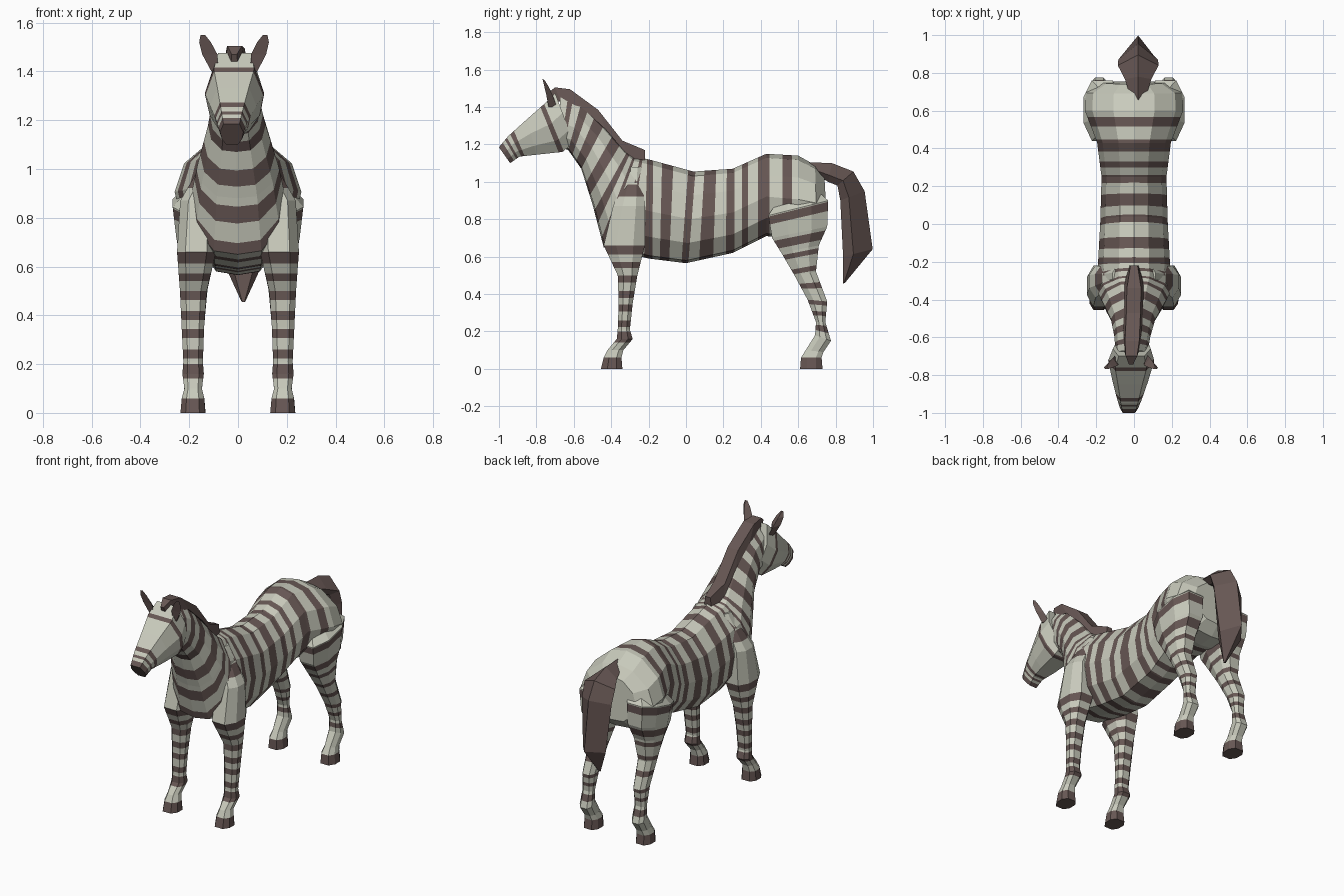
import bpy, bmesh, math

def material(name, rgb):
    m = bpy.data.materials.new(name)
    m.diffuse_color = (*rgb, 1)
    return m

CREAM = material("cream", (0.58, 0.59, 0.50))
BROWN = material("dark_brown", (0.135, 0.095, 0.088))

# Half cross-sections: (fraction from front/top point to rear/bottom point, width fraction)
BARREL = [(0, 0), (0.05, 0.42), (0.26, 0.85), (0.52, 1), (0.78, 0.88), (0.97, 0.5), (1, 0)]
HEAD = [(0, 0.68), (0.4, 1), (0.75, 0.85), (1, 0.5)]
LEG = [(0, 0.55), (0.3, 1), (0.72, 1), (1, 0.55)]
TAIL = [(0, 0), (0.65, 1), (1, 0.55)]
MANE = [(0, 0.75), (1, 1)]


def bend(x, y):
    """Slight turn of the neck and head off the centre line."""
    return x + 0.045 * min(0, y + 0.4)


def loft(name, stations, profile, bands=()):
    """Skin stations (y0, z0, y1, z1, half width, x centre); bands are dark spans of the station index."""
    n = len(stations)
    ts = sorted({float(i) for i in range(n)} | {t for b in bands for t in b if t <= n - 1})
    section = list(profile) + [(f, -p) for f, p in reversed(profile) if p > 0]
    k = len(section)
    verts, faces, mats = [], [], []
    for t in ts:
        i = min(int(t), n - 2)
        y0, z0, y1, z1, w, xc = (a + (b - a) * (t - i) for a, b in zip(stations[i], stations[i + 1]))
        for f, p in section:
            y = y0 + (y1 - y0) * f
            verts.append((bend(xc + w * p, y), y, z0 + (z1 - z0) * f))

    def dark(t):
        return int(any(a <= t <= b for a, b in bands))

    for r in range(len(ts) - 1):
        for j in range(k):
            j2 = (j + 1) % k
            faces.append((r * k + j, r * k + j2, (r + 1) * k + j2, (r + 1) * k + j))
            mats.append(dark((ts[r] + ts[r + 1]) / 2))
    last = (len(ts) - 1) * k
    faces += [tuple(reversed(range(k))), tuple(range(last, last + k))]
    mats += [dark(0), dark(n - 1)]
    me = bpy.data.meshes.new(name)
    me.from_pydata(verts, [], faces)
    me.materials.append(CREAM)
    me.materials.append(BROWN)
    me.polygons.foreach_set("material_index", mats)
    # make normals point outwards
    bm = bmesh.new()
    bm.from_mesh(me)
    bmesh.ops.recalc_face_normals(bm, faces=bm.faces)
    bm.to_mesh(me)
    bm.free()
    ob = bpy.data.objects.new(name, me)
    bpy.context.collection.objects.link(ob)
    return ob


def centred(rows, x=0):
    return [(*r, x) for r in rows]


# Torso and neck, from rump to poll
loft("body", centred([
    (0.74, 1.03, 0.755, 0.76, 0.17),
    (0.69, 1.09, 0.70, 0.70, 0.255),
    (0.60, 1.14, 0.60, 0.69, 0.26),
    (0.43, 1.15, 0.43, 0.71, 0.195),
    (0.25, 1.07, 0.25, 0.62, 0.172),
    (0.04, 1.055, 0.0, 0.565, 0.178),
    (-0.20, 1.12, -0.20, 0.59, 0.19),
    (-0.27, 1.135, -0.44, 0.65, 0.195),
    (-0.32, 1.17, -0.50, 0.88, 0.165),
    (-0.44, 1.30, -0.56, 1.07, 0.118),
    (-0.56, 1.42, -0.63, 1.17, 0.095),
    (-0.67, 1.47, -0.69, 1.19, 0.085)]), BARREL,
    [(2.2, 2.5), (2.9, 3.25), (3.55, 3.72), (3.95, 4.15), (4.42, 4.72), (4.95, 5.12),
     (5.45, 5.7), (5.9, 6.1), (6.45, 6.65), (7.0, 7.2), (7.55, 7.85), (8.25, 8.6),
     (9.0, 9.4), (9.7, 10.0), (10.4, 10.65)])

# Head, from muzzle to poll
loft("head", centred([
    (-1.0, 1.185, -0.94, 1.10, 0.048),
    (-0.95, 1.245, -0.89, 1.135, 0.066),
    (-0.85, 1.335, -0.80, 1.145, 0.095),
    (-0.765, 1.41, -0.66, 1.16, 0.122),
    (-0.70, 1.475, -0.60, 1.21, 0.10)]), HEAD,
    [(0, 0.4), (0.65, 0.85), (1.1, 1.3), (2.85, 3.1)])

# Mane and tail
loft("mane", centred([
    (-0.22, 1.17, -0.22, 1.10, 0.025),
    (-0.34, 1.22, -0.31, 1.14, 0.05),
    (-0.47, 1.385, -0.43, 1.28, 0.05),
    (-0.62, 1.495, -0.56, 1.40, 0.05),
    (-0.70, 1.505, -0.67, 1.43, 0.04),
    (-0.745, 1.47, -0.73, 1.43, 0.014)]), MANE, [(0, 5)])
loft("tail", centred([
    (0.64, 1.105, 0.66, 1.06, 0.035),
    (0.78, 1.10, 0.76, 1.0, 0.07),
    (0.895, 1.055, 0.81, 0.98, 0.108),
    (0.955, 0.95, 0.825, 0.90, 0.105),
    (0.998, 0.64, 0.84, 0.60, 0.08),
    (0.85, 0.46, 0.84, 0.455, 0.008)], 0.022), TAIL, [(0, 5)])

FRONT = [
    (-0.31, 1.08, -0.24, 1.08, 0.03, 0.085),
    (-0.39, 0.87, -0.22, 0.87, 0.075, 0.162),
    (-0.44, 0.66, -0.22, 0.66, 0.08, 0.17),
    (-0.365, 0.50, -0.26, 0.50, 0.055, 0.183),
    (-0.36, 0.35, -0.285, 0.35, 0.046, 0.185),
    (-0.365, 0.21, -0.30, 0.21, 0.04, 0.184),
    (-0.37, 0.16, -0.285, 0.16, 0.044, 0.184),
    (-0.42, 0.10, -0.335, 0.10, 0.036, 0.184),
    (-0.44, 0.06, -0.345, 0.06, 0.046, 0.184),
    (-0.455, 0, -0.34, 0, 0.051, 0.184)]
HIND = [
    (0.55, 0.99, 0.65, 1.0, 0.04, 0.10),
    (0.44, 0.82, 0.76, 0.90, 0.10, 0.168),
    (0.46, 0.70, 0.755, 0.76, 0.088, 0.165),
    (0.51, 0.62, 0.71, 0.66, 0.07, 0.167),
    (0.58, 0.50, 0.695, 0.52, 0.05, 0.175),
    (0.65, 0.37, 0.755, 0.36, 0.042, 0.18),
    (0.695, 0.25, 0.745, 0.25, 0.036, 0.184),
    (0.69, 0.18, 0.775, 0.15, 0.042, 0.184),
    (0.64, 0.10, 0.735, 0.09, 0.036, 0.184),
    (0.615, 0.06, 0.725, 0.06, 0.045, 0.184),
    (0.61, 0, 0.73, 0, 0.051, 0.184)]
EAR = [
    (-0.735, 1.40, -0.69, 1.40, 0.014, 0.08),
    (-0.748, 1.47, -0.71, 1.455, 0.031, 0.10),
    (-0.76, 1.52, -0.735, 1.51, 0.024, 0.119),
    (-0.767, 1.55, -0.757, 1.545, 0.009, 0.128)]

# Paired parts: legs with dark hooves, and ears
for side, s in (("right", 1), ("left", -1)):
    def pair(rows):
        return [(*r[:5], s * r[5]) for r in rows]
    loft("front_leg_" + side, pair(FRONT), LEG,
         [(0.45, 0.75), (2.0, 2.3), (2.55, 2.75), (3.0, 3.25), (3.55, 3.8), (4.05, 4.3),
          (4.65, 4.9), (5.2, 6.3), (8, 9)])
    loft("hind_leg_" + side, pair(HIND), LEG,
         [(1.05, 1.4), (2.2, 2.7), (3.1, 3.3), (3.75, 3.95), (4.35, 4.55), (5.0, 5.2),
          (5.5, 5.7), (6.2, 6.6), (9, 10)])
    loft("ear_" + side, pair(EAR), [(0, 1), (1, 0)], [(0, 3)])
